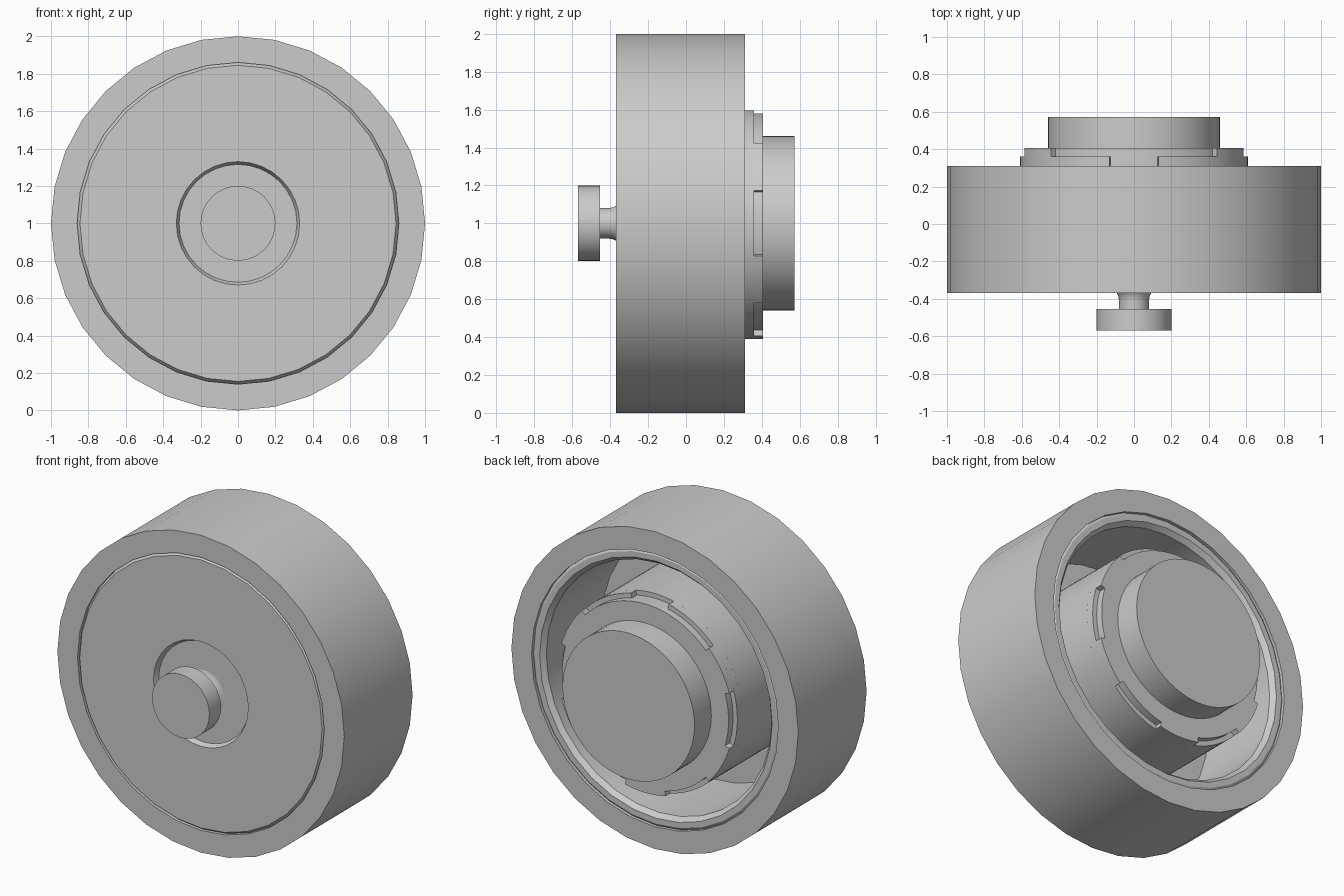
import bpy, bmesh
from math import sin, cos, radians, pi

cube = bpy.data.objects.get("Cube")
if cube:
    bpy.data.objects.remove(cube, do_unlink=True)

grey = bpy.data.materials.new("plain grey")
grey.use_nodes = True
tone = (0.6, 0.6, 0.6, 1)
grey.diffuse_color = tone
grey.node_tree.nodes["Principled BSDF"].inputs["Base Color"].default_value = tone


def turned(name, profile, steps=32, start=0, sweep=360):
    """Turn a closed (radius, y) outline about the y axis; angles run from the top."""
    full = sweep == 360
    bm = bmesh.new()
    rings = []
    for i in range(steps if full else steps + 1):
        a = radians(start + sweep * i / steps)
        rings.append([bm.verts.new((r * sin(a), y, 1 + r * cos(a))) for r, y in profile])
    n = len(profile)
    for i in range(steps):
        a, b = rings[i], rings[(i + 1) % len(rings)]
        for j in range(n):
            k = (j + 1) % n
            if profile[j][0] == 0 and profile[k][0] == 0:
                continue
            bm.faces.new((a[j], a[k], b[k], b[j]))
    if not full:
        bm.faces.new(rings[0])
        bm.faces.new(rings[-1])
    bmesh.ops.remove_doubles(bm, verts=bm.verts, dist=1e-5)
    bmesh.ops.dissolve_degenerate(bm, edges=bm.edges, dist=1e-5)
    bmesh.ops.recalc_face_normals(bm, faces=bm.faces)
    mesh = bpy.data.meshes.new(name)
    bm.to_mesh(mesh)
    bm.free()
    mesh.materials.append(grey)
    obj = bpy.data.objects.new(name, mesh)
    bpy.context.collection.objects.link(obj)
    bpy.ops.object.select_all(action="DESELECT")
    obj.select_set(True)
    bpy.context.view_layer.objects.active = obj
    bpy.ops.object.shade_smooth_by_angle(angle=radians(30))
    return obj


def block(r0, r1, y0, y1):
    return [(r0, y0), (r1, y0), (r1, y1), (r0, y1)]


FRONT, BACK = -0.37, 0.31
HUB, CORE = 0.61, 0.58
SEAT, FACE = 0.36, 0.405

# Heavy outer ring
turned("outer_ring", block(0.86, 1, FRONT, BACK))

# Dished pan: front plate with a shallow centre recess, open at the back
turned("pan", [(0, -0.34), (0.315, -0.34), (0.33, FRONT), (0.845, FRONT), (0.86, -0.35),
               (0.86, 0.29), (0.845, 0.30), (0.81, 0.30), (0.785, 0.27),
               (0.785, -0.28), (0, -0.28)])

# Flared stem and knob on the front
flare = [(0.08 + 0.06 * (1 - sin(t * pi / 8)), -0.34 - 0.07 * (1 - cos(t * pi / 8)))
         for t in range(5)]
turned("knob_stem", [(0, -0.33)] + flare + [(0.08, -0.46), (0, -0.46)])
turned("knob", block(0, 0.2, -0.57, -0.455))

# Hub: base, core, collar with a key notch at the top, and rim teeth between slots
turned("hub_base", block(0, HUB, -0.3, BACK), 96)
turned("hub_core", block(0, CORE, BACK - 0.02, FACE), 96)
NOTCH = 12.5
turned("hub_collar", block(CORE - 0.02, HUB, BACK, SEAT), 90, NOTCH, 360 - 2 * NOTCH)
for i in range(1, 6):
    turned(f"hub_tooth_{i}", block(CORE - 0.02, HUB, SEAT, FACE), 8, 60 * i - 13.5, 27)

# Round cap on the back of the hub
turned("back_cap", block(0, 0.46, FACE - 0.02, 0.572), 64)
